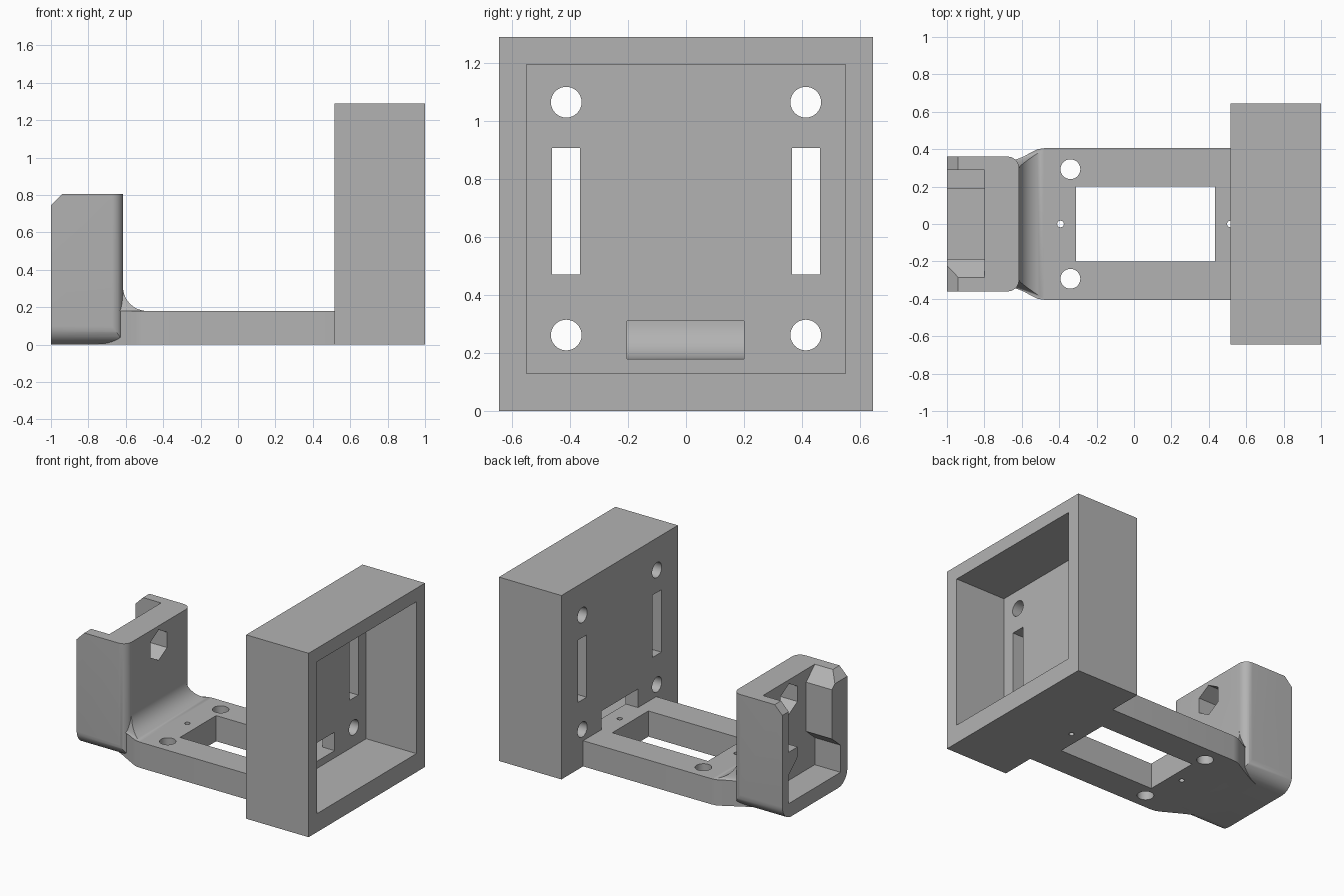
import bpy, bmesh
from math import sin, cos, pi, radians

if "Cube" in bpy.data.objects:
    bpy.data.objects.remove(bpy.data.objects["Cube"], do_unlink=True)

grey = bpy.data.materials.new("plain_grey")
grey.use_nodes = True
colour = (0.45, 0.45, 0.45, 1)
grey.diffuse_color = colour
grey.node_tree.nodes["Principled BSDF"].inputs["Base Color"].default_value = colour


def loft(name, rings):
    """Solid through matching closed rings of points."""
    bm = bmesh.new()
    rows = [[bm.verts.new(p) for p in ring] for ring in rings]
    n = len(rows[0])
    for a, b in zip(rows, rows[1:]):
        for i in range(n):
            j = (i + 1) % n
            bm.faces.new((a[i], a[j], b[j], b[i]))
    bm.faces.new(rows[0])
    bm.faces.new(rows[-1])
    bmesh.ops.recalc_face_normals(bm, faces=bm.faces)
    mesh = bpy.data.meshes.new(name)
    bm.to_mesh(mesh)
    bm.free()
    mesh.materials.append(grey)
    ob = bpy.data.objects.new(name, mesh)
    bpy.context.collection.objects.link(ob)
    return ob


def prism(name, axis, pts, lo, hi):
    """Extrude a 2D outline along an axis; the two coordinates keep xyz order."""
    def place(p, d):
        q = list(p)
        q.insert("xyz".index(axis), d)
        return q
    return loft(name, [[place(p, d) for p in pts] for d in (lo, hi)])


def rect(a0, a1, b0, b1):
    return [(a0, b0), (a1, b0), (a1, b1), (a0, b1)]


def ngon(a, b, r, n=32, turn=0.0):
    return [(a + r * cos(turn + 2 * pi * i / n), b + r * sin(turn + 2 * pi * i / n))
            for i in range(n)]


def arc(a, b, r, start, end, n=10):
    return [(a + r * cos(radians(start + (end - start) * i / n)),
             b + r * sin(radians(start + (end - start) * i / n))) for i in range(n + 1)]


def combine(ob, tool, op="DIFFERENCE"):
    mod = ob.modifiers.new("bool", "BOOLEAN")
    mod.operation, mod.solver, mod.object = op, "EXACT", tool
    bpy.context.view_layer.objects.active = ob
    bpy.ops.object.modifier_apply(modifier=mod.name)
    bpy.data.objects.remove(tool, do_unlink=True)


def cut(ob, axis, pts, lo, hi):
    combine(ob, prism("cutter", axis, pts, lo, hi))


# Square housing, open on the outer side
housing = prism("housing", "x", rect(-0.645, 0.645, 0, 1.29), 0.515, 1)
cut(housing, "x", rect(-0.55, 0.55, 0.13, 1.195), 0.61, 1.1)
for s in (-1, 1):
    for z in (0.262, 1.065):
        cut(housing, "x", ngon(s * 0.413, z, 0.053), 0.4, 0.7)
    cut(housing, "x", rect(*sorted((s * 0.365, s * 0.462)), 0.47, 0.907), 0.4, 0.7)
cut(housing, "x", rect(-0.203, 0.2, 0.18, 0.31), 0.4, 0.7)
cut(housing, "z", ngon(0.515, 0, 0.018, 12), -0.1, 0.2)

# Flat arm flaring out from the post
side = [(0.515, 0.405), (-0.48, 0.405), (-0.515, 0.4), (-0.55, 0.383), (-0.59, 0.36),
        (-0.63, 0.338), (-0.68, 0.31), (-0.73, 0.285), (-0.78, 0.265)]
arm = prism("arm", "z", side + [(x, -y) for x, y in reversed(side)], 0, 0.18)
cut(arm, "z", rect(-0.31, 0.432, -0.2, 0.2), -0.1, 0.3)
for x, y, r, n in ((-0.34, 0.293, 0.053, 32), (-0.34, -0.293, 0.053, 32),
                   (-0.393, 0, 0.018, 12), (0.515, 0, 0.018, 12)):
    cut(arm, "z", ngon(x, y, r, n), -0.1, 0.3)

# Curved fillet between arm and post
rings = []
for i, (x, z) in enumerate(arc(-0.485, 0.31, 0.13, 270, 180, 12)):
    w = 0.3 + 0.1 * (1 - i / 12) ** 1.5
    rings.append([(-0.75, -0.3, z), (x, -w, z), (x, w, z), (-0.75, 0.3, z)])
fillet = loft("arm_fillet", rings)

# Post: rounded underside, rounded inner corners, chamfered top
post = prism("post", "x", arc(0.26, 0.1, 0.1, 0, -90) + arc(-0.26, 0.1, 0.1, 270, 180)
             + [(-0.36, 0.805), (0.36, 0.805)], -1, -0.615)
plan = [(-1.1, -0.5), (-0.675, -0.5)] + arc(-0.675, -0.3, 0.06, -90, 0) \
    + arc(-0.675, 0.3, 0.06, 0, 90) + [(-0.675, 0.5), (-1.1, 0.5)]
combine(post, prism("cutter", "z", plan, -0.1, 1), "INTERSECT")
cut(post, "y", [(-1.1, 0.645), (-0.88, 0.865), (-1.1, 0.9)], -0.5, 0.5)

# Post pocket with a ledge on one wall and a long catch on the other
cut(post, "x", [(0.29, 0.9), (0.29, 0.46), (0.19, 0.46), (0.19, 0.39), (0.29, 0.3),
                (0.29, 0.1), (-0.285, 0.1), (-0.285, 0.29), (-0.19, 0.37),
                (-0.19, 0.715), (-0.285, 0.805), (-0.285, 0.9)], -1.1, -0.8)
cut(post, "x", ngon(0, 0.67, 0.107, 6, pi / 2), -0.9, -0.5)

# Smooth curved faces, keep hard edges
for ob in (housing, arm, fillet, post):
    bpy.ops.object.select_all(action="DESELECT")
    ob.select_set(True)
    bpy.context.view_layer.objects.active = ob
    bpy.ops.object.shade_smooth_by_angle(angle=radians(30))
